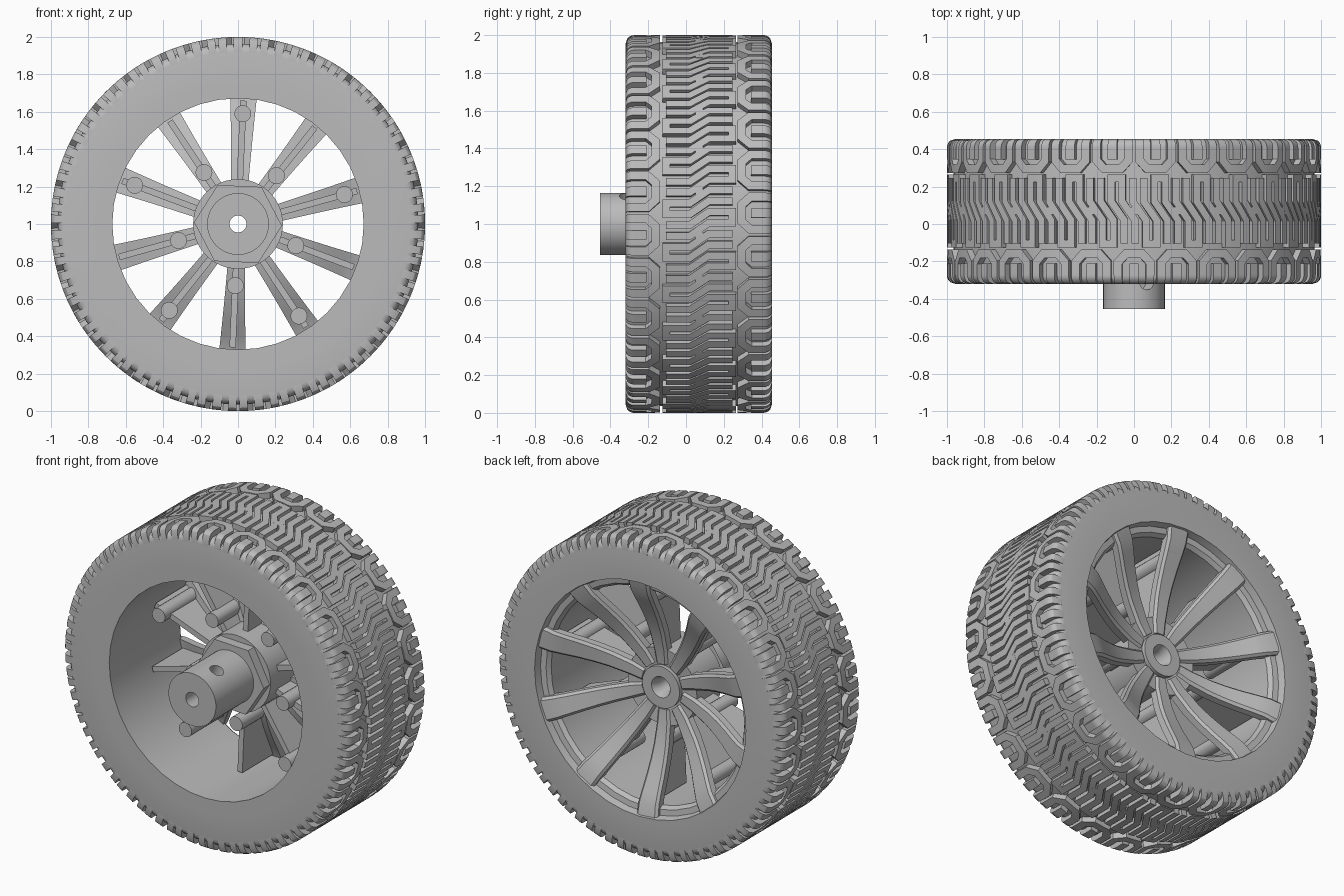
import bpy, bmesh, math
from mathutils import Vector

cube = bpy.data.objects.get("Cube")
if cube:
    bpy.data.objects.remove(cube, do_unlink=True)

FRONT, BACK = -0.32, 0.455      # tyre side planes
CORNER, DEPTH = 0.045, 0.036    # shoulder rounding, tread depth
TILES = 27
PITCH = math.tau / TILES

grey = bpy.data.materials.new("plain_grey")
grey.use_nodes = True
grey.diffuse_color = (0.5, 0.5, 0.5, 1)
grey.node_tree.nodes["Principled BSDF"].inputs["Base Color"].default_value = (0.5, 0.5, 0.5, 1)


def polar(angle, r, y, side=0.0):
    """Point on the wheel: angle from +x, radius, depth, sideways offset."""
    c, s = math.cos(angle), math.sin(angle)
    return Vector((r * c - side * s, y, 1 + r * s + side * c))


def finish(name, bm, angle=30):
    bmesh.ops.recalc_face_normals(bm, faces=bm.faces)
    mesh = bpy.data.meshes.new(name)
    bm.to_mesh(mesh)
    bm.free()
    mesh.materials.append(grey)
    obj = bpy.data.objects.new(name, mesh)
    bpy.context.collection.objects.link(obj)
    bpy.ops.object.select_all(action='DESELECT')
    obj.select_set(True)
    bpy.context.view_layer.objects.active = obj
    bpy.ops.object.shade_smooth_by_angle(angle=math.radians(angle))
    return obj


def loft(bm, rings, closed=False):
    """Skin a list of rings; cap the ends unless the loft is closed."""
    rows = [[bm.verts.new(p) for p in ring] for ring in rings]
    n = len(rows[0])
    for i in range(len(rows) if closed else len(rows) - 1):
        a, b = rows[i], rows[(i + 1) % len(rows)]
        for j in range(n):
            k = (j + 1) % n
            bm.faces.new((a[j], a[k], b[k], b[j]))
    if not closed:
        bm.faces.new(rows[0])
        bm.faces.new(rows[-1])


def revolve(name, profile, segments, turn=0.0):
    bm = bmesh.new()
    loft(bm, [[polar(turn + math.tau * i / segments, r, y) for r, y in profile]
              for i in range(segments)], closed=True)
    return finish(name, bm)


def tread_radius(y):
    d = max(0.0, min(y - FRONT, BACK - y))
    if d >= CORNER:
        return 1.0
    return 1 - CORNER + math.sqrt(CORNER ** 2 - (CORNER - d) ** 2)


def ribbon(bm, path, width, start):
    """Raised strip of rubber along (around, across) points on the tread."""
    pts = []
    for a, b in zip(path, path[1:]):
        a, b = Vector(a), Vector(b)
        steps = max(1, math.ceil((b - a).length / 0.03))
        near_edge = min(a.y - FRONT, b.y - FRONT, BACK - a.y, BACK - b.y) < CORNER
        steps *= 3 if near_edge else 1
        pts += [a.lerp(b, i / steps) for i in range(steps)]
    pts.append(Vector(path[-1]))
    rings = []
    for i, p in enumerate(pts):
        d0 = (p - pts[max(i - 1, 0)]).normalized()
        d1 = (pts[min(i + 1, len(pts) - 1)] - p).normalized()
        d0, d1 = (d0 if i else d1), (d1 if i < len(pts) - 1 else d0)
        t = (d0 + d1).normalized()
        off = Vector((-t.y, t.x)) * (width / 2 / max(0.4, t.dot(d0)))
        ring = []
        for q, low in ((p - off, 0), (p + off, 0), (p + off, 1), (p - off, 1)):
            r = tread_radius(q.y) - low * (DEPTH + 0.004)
            ring.append(polar(math.pi / 2 - start - q.x, r, q.y))
        rings.append(ring)
    loft(bm, rings)


# Tyre carcass: flat side walls and rounded shoulders at the groove floor
steps = [CORNER * (1 - math.cos(math.pi / 2 * i / 5)) for i in range(6)]
floor = [(tread_radius(FRONT + d) - DEPTH, FRONT + d) for d in steps]
floor += [(tread_radius(BACK - d) - DEPTH, BACK - d) for d in reversed(steps)]
revolve("tyre_body", [(0.76, FRONT)] + floor + [(0.76, BACK)], 108)

# Tread: centre row of stepped hairpins between two rows of shoulder arches
MID, HALF, COL, SHIFT = 0.07, 0.175, PITCH / 4, 0.035


def column(k):
    c = (k - 1.5) * COL
    return [(c + SHIFT, MID - HALF), (c + SHIFT, MID - 0.05),
            (c - SHIFT, MID + 0.05), (c - SHIFT, MID + HALF)]


bm = bmesh.new()
for i in range(TILES):
    start = i * PITCH
    ribbon(bm, column(0) + column(1)[::-1], 0.039, start)
    ribbon(bm, column(2)[::-1] + column(3), 0.039, start)
    ribbon(bm, [(-COL / 2, MID), (COL / 2, MID)], 0.04, start)
    for edge, inward, turn in ((FRONT, 1, 0), (BACK, -1, PITCH / 2)):
        arch = [(0.086, 0), (0.086, 0.115), (0.045, 0.16)]
        arch += [(-u, d) for u, d in reversed(arch)]
        ribbon(bm, [(u, edge + inward * d) for u, d in arch], 0.045, start + turn)
        ribbon(bm, [(0, edge), (0, edge + inward * 0.11)], 0.05, start + turn)
finish("tyre_tread", bm, 20)

# Rim barrel with a stepped lip at the back
revolve("rim", [(0.672, FRONT), (0.775, FRONT), (0.775, BACK), (0.735, BACK),
                (0.725, 0.41), (0.69, 0.405), (0.672, 0.38)], 40)

# Hub: stub shaft, barrel, back cap and through bore
hub = revolve("hub", [(0.045, -0.455), (0.165, -0.455), (0.165, -0.02), (0.24, -0.02),
                      (0.24, 0.235), (0.13, 0.225), (0.13, 0.25), (0.065, 0.25),
                      (0.045, 0.2)], 48)
revolve("hex_nut", [(0.15, -0.08), (0.235, -0.08), (0.235, -0.015), (0.15, -0.015)],
        6, math.radians(-2.5))

# Set screw hole in the stub shaft
bpy.ops.mesh.primitive_cylinder_add(vertices=24, radius=0.042, depth=0.2,
                                    location=polar(math.radians(65), 0.16, -0.31),
                                    rotation=(0, math.radians(25), 0))
cutter = bpy.context.object
cutter.name = "screw_hole_cutter"
cutter.hide_render = True
cut = hub.modifiers.new("screw_hole", 'BOOLEAN')
cut.operation, cut.object, cut.solver = 'DIFFERENCE', cutter, 'EXACT'
bpy.context.view_layer.objects.active = hub
bpy.ops.object.modifier_apply(modifier=cut.name)
bpy.data.objects.remove(cutter, do_unlink=True)

# Spokes: dished blades, each with a thin rib and a round post on its front
STATIONS = [(0.14, 0.24, 0.04), (0.22, 0.248, 0.046), (0.35, 0.28, 0.052),
            (0.43, 0.31, 0.056), (0.52, 0.352, 0.061), (0.6, 0.395, 0.066),
            (0.66, 0.425, 0.07), (0.735, 0.443, 0.074)]
blades, ribs, posts = bmesh.new(), bmesh.new(), bmesh.new()
for i in range(10):
    a = math.radians(87.5 - 36 * i)
    loft(blades, [[polar(a, r, y - 0.06, -w), polar(a, r, y - 0.015, -w),
                   polar(a, r, y, 0.015 - w), polar(a, r, y, w - 0.015),
                   polar(a, r, y - 0.015, w), polar(a, r, y - 0.06, w)]
                  for r, y, w in STATIONS])
    loft(ribs, [[polar(a, r, 0.06, -0.017), polar(a, r, 0.06, 0.017),
                 polar(a, r, y - 0.03, 0.017), polar(a, r, y - 0.03, -0.017)]
                for r, y, w in STATIONS[:-1]])
    r, end = ((0.59, 0.36), (0.33, 0.25))[i % 2]
    loft(posts, [[polar(a, r, y) + Vector((math.cos(t), 0, math.sin(t))) * 0.045
                  for t in (math.tau * k / 20 for k in range(20))]
                 for y in (0.0, end)])
finish("spoke_blades", blades)
finish("spoke_ribs", ribs)
finish("spoke_posts", posts)
